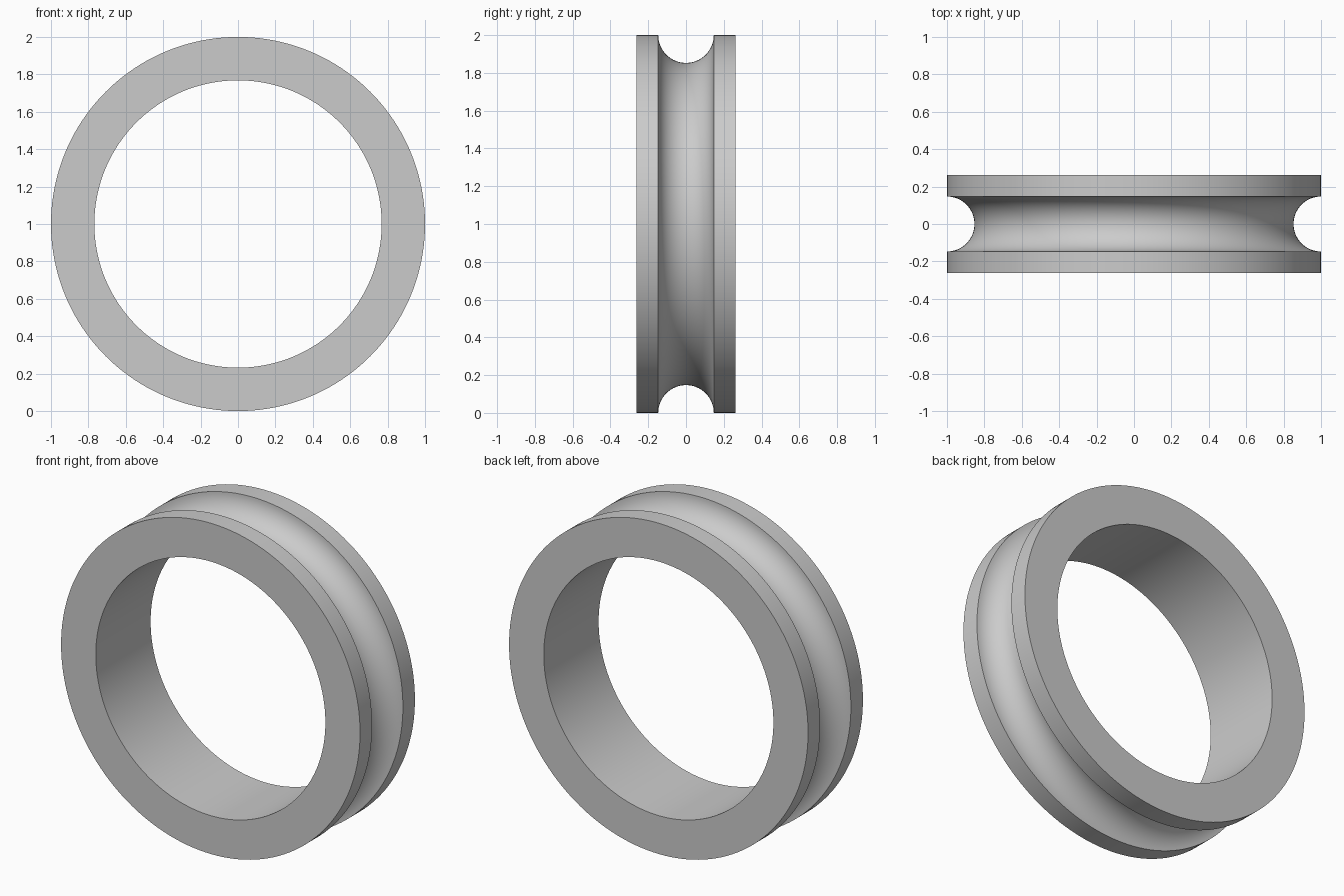
import bpy
import bmesh
from math import cos, sin, pi, radians
from mathutils import Matrix, Vector

cube = bpy.data.objects.get("Cube")
if cube:
    bpy.data.objects.remove(cube, do_unlink=True)

OUTER, BORE = 1.0, 0.768
HALF_WIDTH, GROOVE = 0.262, 0.147
SEGMENTS, ARC_STEPS = 160, 32

# Plain grey material
grey = bpy.data.materials.new("light grey")
grey.use_nodes = True
colour = (0.6, 0.6, 0.6, 1)
grey.diffuse_color = colour
grey.node_tree.nodes["Principled BSDF"].inputs["Base Color"].default_value = colour

# Cross-section as (radius, y): square bore and rims with a half-round groove
profile = [(BORE, HALF_WIDTH), (BORE, -HALF_WIDTH), (OUTER, -HALF_WIDTH)]
for i in range(ARC_STEPS + 1):
    a = pi * i / ARC_STEPS
    profile.append((OUTER - GROOVE * sin(a), -GROOVE * cos(a)))
profile.append((OUTER, HALF_WIDTH))

# Sweep the cross-section around the y axis
bm = bmesh.new()
rings = []
for s in range(SEGMENTS):
    turn = Matrix.Rotation(2 * pi * s / SEGMENTS, 3, "Y")
    rings.append([bm.verts.new(turn @ Vector((r, y, 0)) + Vector((0, 0, OUTER)))
                  for r, y in profile])
n = len(profile)
for s, ring in enumerate(rings):
    following = rings[(s + 1) % SEGMENTS]
    for i in range(n):
        j = (i + 1) % n
        bm.faces.new((ring[i], ring[j], following[j], following[i]))
bmesh.ops.recalc_face_normals(bm, faces=bm.faces[:])

mesh = bpy.data.meshes.new("grooved_ring")
bm.to_mesh(mesh)
bm.free()
mesh.materials.append(grey)
ring_object = bpy.data.objects.new("grooved_ring", mesh)
bpy.context.collection.objects.link(ring_object)

# Smooth curved surfaces, crisp rim edges
bpy.ops.object.select_all(action="DESELECT")
ring_object.select_set(True)
bpy.context.view_layer.objects.active = ring_object
bpy.ops.object.shade_smooth_by_angle(angle=radians(30))
